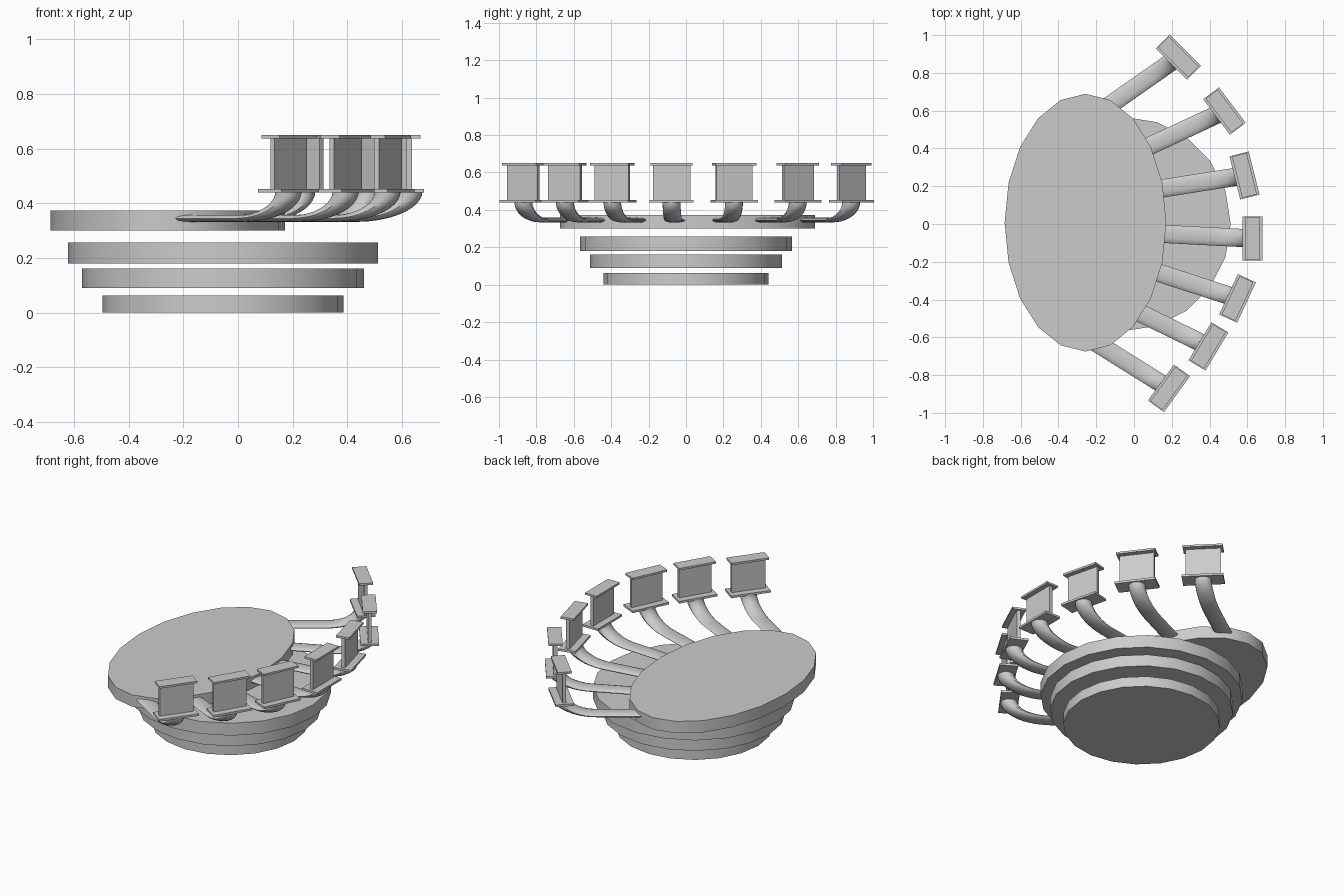
import bpy
from math import radians
from mathutils import Matrix

cube = bpy.data.objects.get("Cube")
if cube:
    bpy.data.objects.remove(cube, do_unlink=True)

grey = bpy.data.materials.new("plain grey")
grey.use_nodes = True
COLOUR = (0.6, 0.6, 0.6, 1)
grey.diffuse_color = COLOUR
grey.node_tree.nodes["Principled BSDF"].inputs["Base Color"].default_value = COLOUR


def finish(obj, name, smooth=False):
    obj.name = name
    obj.data.materials.append(grey)
    if smooth:
        bpy.ops.object.select_all(action='DESELECT')
        obj.select_set(True)
        bpy.context.view_layer.objects.active = obj
        bpy.ops.object.shade_smooth_by_angle(angle=radians(40))


def disc(name, x, y, rx, ry, z0, z1):
    bpy.ops.mesh.primitive_cylinder_add(vertices=20, radius=1, depth=1,
                                        location=(x, y, (z0 + z1) / 2))
    obj = bpy.context.object
    obj.scale = (rx, ry, z1 - z0)
    bpy.ops.object.transform_apply(location=False, rotation=False, scale=True)
    finish(obj, name, True)


def box(name, x, y, angle, width, length, z0, z1):
    bpy.ops.mesh.primitive_cube_add(size=1, location=(x, y, (z0 + z1) / 2),
                                    rotation=(0, 0, radians(angle)))
    obj = bpy.context.object
    obj.scale = (width, length, z1 - z0)
    finish(obj, name)


def arm(name, x, y, angle):
    # Round tube bent upward at its outer end, then flattened vertically
    squash = 0.27
    rise = 0.1 / squash
    curve = bpy.data.curves.new(name, 'CURVE')
    curve.dimensions = '3D'
    curve.bevel_depth = 0.048
    curve.bevel_resolution = 4
    curve.resolution_u = 10
    curve.use_fill_caps = True
    spline = curve.splines.new('BEZIER')
    spline.bezier_points.add(2)
    knots = [((-0.48, 0), (-0.1, 0)), ((-0.2, 0), (0.11, 0)), ((0, rise), (0, 0.2))]
    for p, ((px, pz), (hx, hz)) in zip(spline.bezier_points, knots):
        hx = abs(hx)
        p.co = (px, 0, pz)
        p.handle_left = (px - hx, 0, pz - hz)
        p.handle_right = (px + hx, 0, pz + hz)
    obj = bpy.data.objects.new(name, curve)
    bpy.context.collection.objects.link(obj)
    bpy.ops.object.select_all(action='DESELECT')
    obj.select_set(True)
    bpy.context.view_layer.objects.active = obj
    bpy.ops.object.convert(target='MESH')
    obj = bpy.context.object
    obj.data.transform(Matrix.Diagonal((1, 1, squash, 1)))
    obj.location = (x, y, 0.345)
    obj.rotation_euler.z = radians(angle)
    finish(obj, name, True)


# Stepped base and the offset top slab
disc("base_lower_disc", -0.055, 0, 0.44, 0.44, 0, 0.063)
disc("base_middle_disc", -0.055, 0, 0.515, 0.512, 0.09, 0.162)
disc("base_upper_disc", -0.055, 0, 0.567, 0.567, 0.18, 0.257)
disc("table_top", -0.257, 0.007, 0.428, 0.682, 0.3, 0.373)

# Seats: centre x, centre y, facing angle, arm angle
seats = [
    (0.235, 0.884, 45, 35), (0.479, 0.598, 37, 25), (0.585, 0.257, 14, 9),
    (0.627, -0.077, 0, -3), (0.548, -0.394, -25, -18),
    (0.394, -0.648, -31, -26), (0.185, -0.87, -36, -32),
]
for i, (x, y, facing, reach) in enumerate(seats, 1):
    arm(f"support_arm_{i}", x, y, reach)
    box(f"lower_plate_{i}", x, y, facing, 0.105, 0.235, 0.44, 0.453)
    box(f"upright_panel_{i}", x, y, facing, 0.02, 0.2, 0.453, 0.64)
    box(f"upper_plate_{i}", x, y, facing, 0.08, 0.225, 0.638, 0.65)
